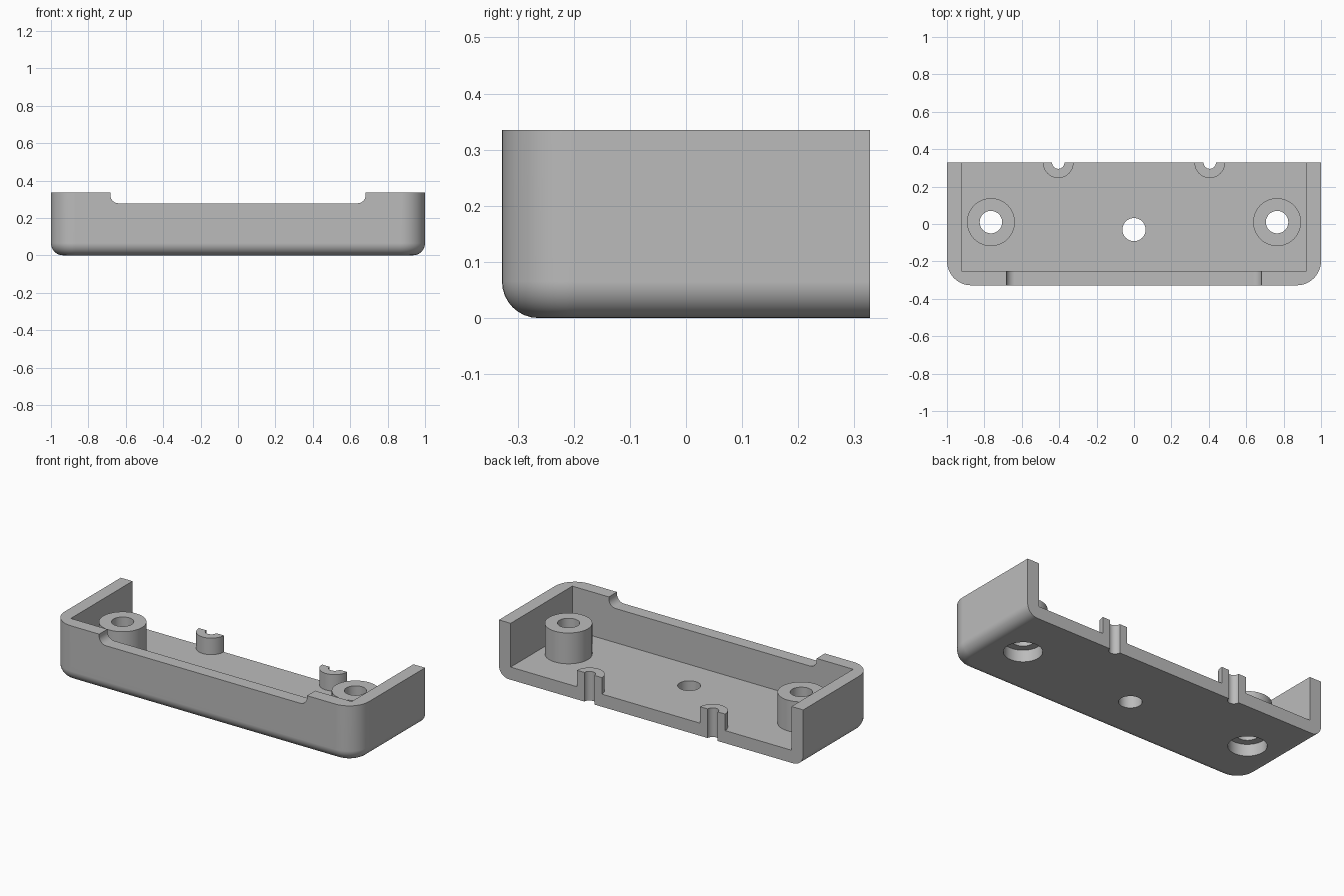
import bpy, bmesh
from math import sin, cos, pi

old = bpy.data.objects.get("Cube")
if old:
    bpy.data.objects.remove(old, do_unlink=True)

BACK, FRONT, TOP = 0.328, -0.328, 0.335
WALL, FLOOR = 0.077, 0.075
CORNER, FILLET = 0.13, 0.065
BOSS_X, BOSS_Y, POST_X = 0.765, 0.01, 0.405

grey = bpy.data.materials.new("plain grey")
grey.use_nodes = True
grey.diffuse_color = (0.5, 0.5, 0.5, 1)
grey.node_tree.nodes["Principled BSDF"].inputs["Base Color"].default_value = (0.5, 0.5, 0.5, 1)


def make(name, bm):
    bmesh.ops.recalc_face_normals(bm, faces=bm.faces)
    mesh = bpy.data.meshes.new(name)
    bm.to_mesh(mesh)
    bm.free()
    mesh.materials.append(grey)
    obj = bpy.data.objects.new(name, mesh)
    bpy.context.collection.objects.link(obj)
    return obj


def loft(name, rings):
    """Join equal rings of points with side faces and cap both ends."""
    bm = bmesh.new()
    loops = [[bm.verts.new(p) for p in ring] for ring in rings]
    n = len(loops[0])
    for a, b in zip(loops, loops[1:]):
        for i in range(n):
            bm.faces.new((a[i], a[(i + 1) % n], b[(i + 1) % n], b[i]))
    bm.faces.new(loops[0][::-1])
    bm.faces.new(loops[-1])
    return make(name, bm)


def box(name, lo, hi):
    (x0, y0, z0), (x1, y1, z1) = lo, hi
    base = [(x0, y0), (x1, y0), (x1, y1), (x0, y1)]
    return loft(name, [[(x, y, z) for x, y in base] for z in (z0, z1)])


def cylinder(name, x, y, r, z0, z1, sides=48):
    circle = [(x + r * cos(2 * pi * i / sides), y + r * sin(2 * pi * i / sides)) for i in range(sides)]
    return loft(name, [[(px, py, z) for px, py in circle] for z in (z0, z1)])


def combine(target, tool, operation):
    """Apply a boolean and remove the tool."""
    mod = target.modifiers.new("bool", "BOOLEAN")
    mod.object, mod.operation, mod.solver = tool, operation, "EXACT"
    graph = bpy.context.evaluated_depsgraph_get()
    mesh = bpy.data.meshes.new_from_object(target.evaluated_get(graph))
    target.modifiers.clear()
    target.data = mesh
    bpy.data.objects.remove(tool, do_unlink=True)


def outline(inset, z, steps=12):
    """Plan of the tray with rounded front corners, open past the back."""
    r = CORNER - inset
    right = [(1 - CORNER + r * sin(a), FRONT + CORNER - r * cos(a))
             for a in (pi / 2 * i / steps for i in range(steps + 1))]
    right.append((1 - inset, BACK + 0.2))
    half = [(x, y, z) for x, y in right]
    return half + [(-x, y, z) for x, y, z in reversed(half)]


# Outer shell with rounded bottom edge
rings = []
for i in range(9):
    a = pi / 2 * i / 8
    rings.append(outline(FILLET * (1 - sin(a)), FILLET * (1 - cos(a))))
rings.append(outline(0, TOP))
tray = loft("tray", rings)

# Hollow interior
combine(tray, box("cavity", (-1 + WALL, FRONT + WALL, FLOOR), (1 - WALL, 1, 1)), "DIFFERENCE")

# Shallow opening in the front wall with rounded lower corners
edge, low, r = 0.683, 0.278, 0.045
side = [(edge - r + r * sin(a), low + r - r * cos(a)) for a in (pi / 2 * i / 8 for i in range(9))]
side.append((edge, 0.5))
profile = side + [(-x, z) for x, z in reversed(side)]
combine(tray, loft("opening", [[(x, y, z) for x, z in profile] for y in (-0.5, -0.15)]), "DIFFERENCE")

# Screw bosses and cable posts rising from the floor
for s in (-1, 1):
    combine(tray, cylinder("boss", s * BOSS_X, BOSS_Y, 0.128, 0.073, 0.258), "UNION")
    combine(tray, cylinder("post", s * POST_X, BACK, 0.082, 0.073, 0.173), "UNION")

# Through holes, recesses underneath and post grooves
for s in (-1, 1):
    combine(tray, cylinder("screw_hole", s * BOSS_X, BOSS_Y, 0.06, -0.1, 0.5), "DIFFERENCE")
    combine(tray, cylinder("recess", s * BOSS_X, BOSS_Y, 0.103, -0.1, 0.07), "DIFFERENCE")
    combine(tray, cylinder("groove", s * POST_X, BACK, 0.033, -0.1, 0.5, 32), "DIFFERENCE")
combine(tray, cylinder("centre_hole", 0, -0.03, 0.062, -0.1, 0.5), "DIFFERENCE")

# Flat open back
combine(tray, box("back_cut", (-2, BACK, -1), (2, 2, 1)), "DIFFERENCE")

# Smooth shading with crisp edges
bpy.ops.object.select_all(action="DESELECT")
tray.select_set(True)
bpy.context.view_layer.objects.active = tray
bpy.ops.object.shade_smooth_by_angle(angle=pi / 6)
tray.modifiers.new("even_shading", "WEIGHTED_NORMAL").keep_sharp = True
